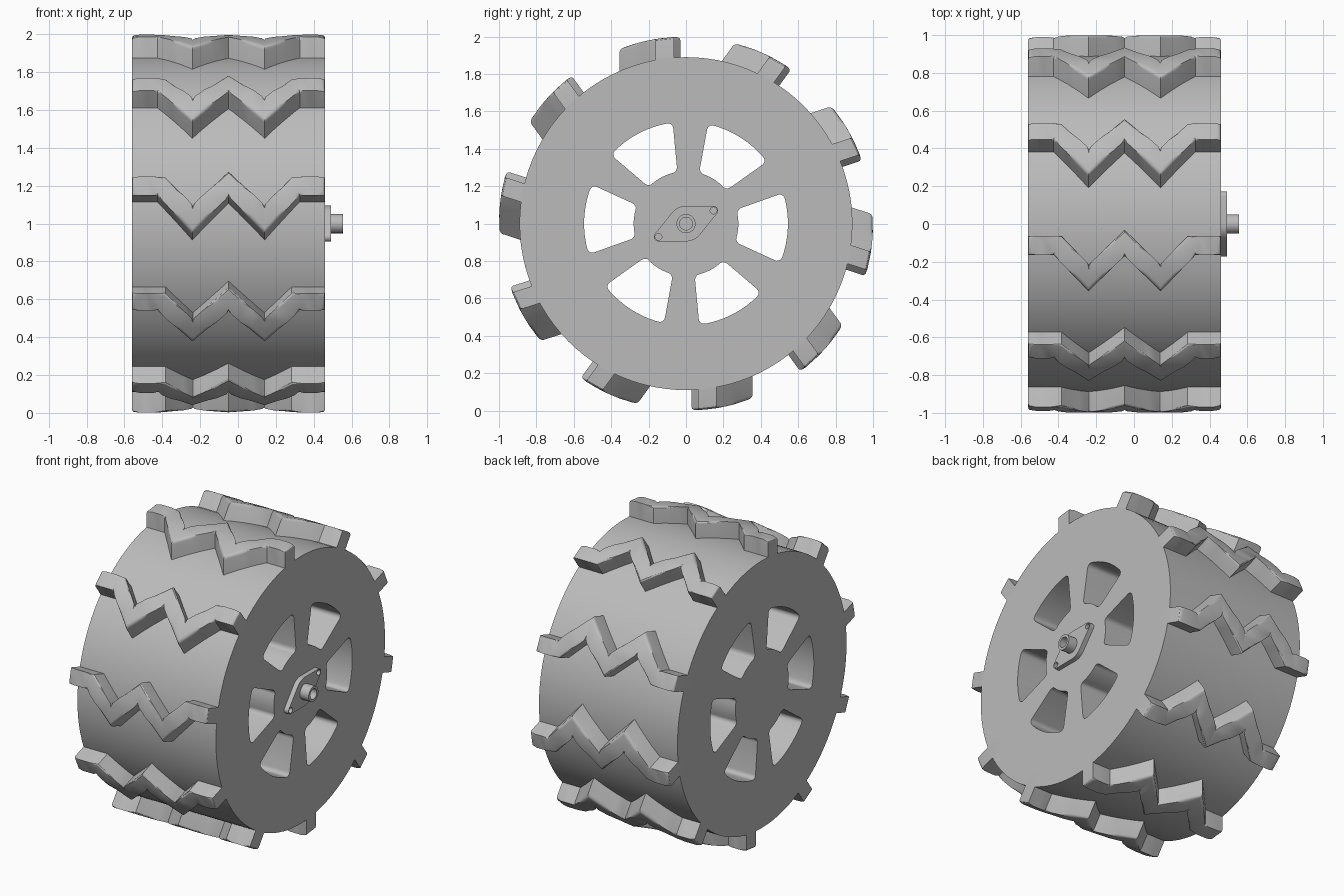
import bpy, bmesh, math
from mathutils import Vector, Matrix
from mathutils.geometry import convex_hull_2d

cube = bpy.data.objects.get("Cube")
if cube:
    bpy.data.objects.remove(cube, do_unlink=True)

GREY = (0.5, 0.5, 0.5, 1)
mat = bpy.data.materials.new("grey_plastic")
mat.use_nodes = True
mat.diffuse_color = GREY
mat.node_tree.nodes["Principled BSDF"].inputs["Base Color"].default_value = GREY

BACK, FRONT = -0.56, 0.46      # side faces of the wheel along its axle
R_DRUM, R_TREAD = 0.89, 1.0


def finish(name, bm):
    """Turn a bmesh built around the axle into an object with smooth shading."""
    bmesh.ops.recalc_face_normals(bm, faces=bm.faces)
    mesh = bpy.data.meshes.new(name)
    bm.to_mesh(mesh)
    bm.free()
    mesh.materials.append(mat)
    ob = bpy.data.objects.new(name, mesh)
    ob.location.z = 1
    bpy.context.collection.objects.link(ob)
    smooth(ob)
    return ob


def smooth(ob):
    bpy.ops.object.select_all(action='DESELECT')
    ob.select_set(True)
    bpy.context.view_layer.objects.active = ob
    bpy.ops.object.shade_smooth_by_angle(angle=math.radians(30))


def polar(r, a, cy=0, cz=0):
    return cy + r * math.cos(a), cz + r * math.sin(a)


def circle(r, n, cy=0, cz=0):
    return [polar(r, math.tau * i / n, cy, cz) for i in range(n)]


def prism(bm, outline, x0, x1):
    """Extrude a (y, z) outline along the axle; return the lengthwise edges."""
    a = [bm.verts.new((x0, y, z)) for y, z in outline]
    b = [bm.verts.new((x1, y, z)) for y, z in outline]
    bm.faces.new(a)
    bm.faces.new(b[::-1])
    n = len(a)
    for i in range(n):
        j = (i + 1) % n
        bm.faces.new((a[i], b[i], b[j], a[j]))
    return [bm.edges.get((p, q)) for p, q in zip(a, b)]


def cut(ob, bm):
    """Subtract the solids in bm from ob."""
    cutter = finish("cutter", bm)
    cutter.hide_render = True
    mod = ob.modifiers.new("cut", 'BOOLEAN')
    mod.operation, mod.solver, mod.object = 'DIFFERENCE', 'EXACT', cutter
    bpy.context.view_layer.objects.active = ob
    bpy.ops.object.modifier_apply(modifier=mod.name)
    bpy.data.objects.remove(cutter, do_unlink=True)
    smooth(ob)


# Drum
bm = bmesh.new()
prism(bm, circle(R_DRUM, 96), BACK, FRONT)
drum = finish("wheel_drum", bm)

# Six rounded windows through the drum
bm = bmesh.new()
STEPS = 8
for k in range(6):
    mid = math.radians(60 * k - 2.5)
    outline = []
    for r, half in ((0.28, -18), (0.545, 20)):
        for i in range(STEPS + 1):
            outline.append(polar(r, mid + math.radians(half) * (1 - 2 * i / STEPS)))
    edges = prism(bm, outline, BACK - 0.1, FRONT + 0.1)
    corners = [edges[i] for i in (0, STEPS, STEPS + 1, 2 * STEPS + 1)]
    bmesh.ops.bevel(bm, geom=corners, offset=0.03, segments=5, profile=0.5, affect='EDGES')
cut(drum, bm)

# Zigzag tread bar: centre line (x, y), seen along its own radius
PATH = [Vector(p) for p in ((BACK, -0.113), (-0.405, -0.113), (-0.24, -0.285), (-0.05, -0.10),
                            (0.14, -0.285), (0.305, -0.113), (FRONT, -0.113))]
HALF, SUB, BASE = 0.05, 4, 0.76


def tread_bar(name, angle):
    line = [p.lerp(q, i / SUB) for p, q in zip(PATH, PATH[1:]) for i in range(SUB)] + [PATH[-1]]
    bm = bmesh.new()
    rings = []
    for i, p in enumerate(line):
        d0 = (p - line[i - 1]).normalized() if i else Vector((1, 0))
        d1 = (line[i + 1] - p).normalized() if i + 1 < len(line) else Vector((1, 0))
        d = (d0 + d1).normalized()
        side = Vector((-d.y, d.x)) * HALF / d.dot(d1)
        l, r = p + side, p - side
        top = [(q.x, q.y, math.sqrt(R_TREAD ** 2 - q.y ** 2)) for q in (l, r)]
        low = [(q.x, q.y, BASE) for q in (r, l)]
        rings.append([bm.verts.new(v) for v in top + low])
    for a, b in zip(rings, rings[1:]):
        for i in range(4):
            j = (i + 1) % 4
            bm.faces.new((a[i], b[i], b[j], a[j]))
    bm.faces.new(rings[0])
    bm.faces.new(rings[-1][::-1])
    # Round the outer rim of the bar
    rim = [bm.edges.get((a[i], b[i])) for a, b in zip(rings, rings[1:]) for i in (0, 1)]
    rim += [bm.edges.get((r[0], r[1])) for r in (rings[0], rings[-1])]
    bmesh.ops.bevel(bm, geom=rim, offset=0.018, segments=3, profile=0.5, affect='EDGES')
    bm.transform(Matrix.Rotation(angle, 4, 'X'))
    return finish(name, bm)


for k in range(10):
    tread_bar(f"tread_bar_{k + 1}", math.radians(36 * k))

# Lozenge mounting flange with two screw holes
SCREWS = ((0.147, 0.07), (-0.147, -0.07))
points = circle(0.095, 48)
for y, z in SCREWS:
    points += circle(0.025, 24, y, z)
bm = bmesh.new()
prism(bm, [points[i] for i in convex_hull_2d(points)], FRONT - 0.01, 0.492)
flange = finish("hub_flange", bm)
bm = bmesh.new()
for y, z in SCREWS:
    prism(bm, circle(0.018, 20, y, z), FRONT, 0.6)
cut(flange, bm)

# Hollow axle boss
bm = bmesh.new()
prism(bm, circle(0.051, 40), 0.48, 0.556)
boss = finish("axle_boss", bm)
bm = bmesh.new()
prism(bm, circle(0.034, 32), 0.485, 0.7)
cut(boss, bm)
